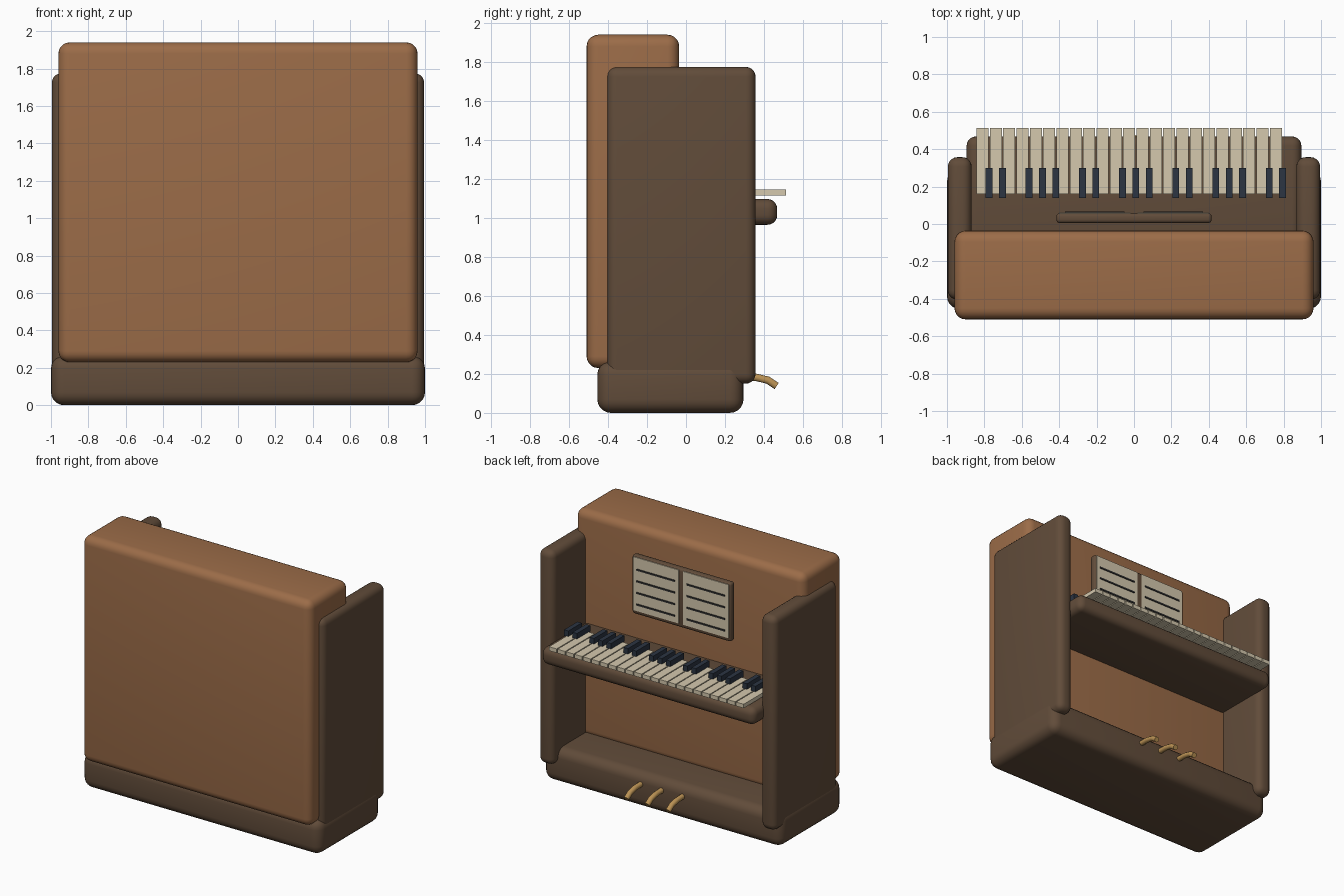
import bpy, bmesh, math

if "Cube" in bpy.data.objects:
    bpy.data.objects.remove(bpy.data.objects["Cube"])


def material(name, rgb):
    m = bpy.data.materials.new(name)
    m.diffuse_color = (*rgb, 1)
    m.use_nodes = True
    m.node_tree.nodes["Principled BSDF"].inputs["Base Color"].default_value = m.diffuse_color
    return m


WOOD = material("warm_wood", (0.33, 0.15, 0.065))
DARK = material("dark_wood", (0.12, 0.072, 0.042))
CREAM = material("ivory", (0.66, 0.58, 0.42))
BLACK = material("ebony", (0.025, 0.035, 0.055))
GOLD = material("brass", (0.50, 0.29, 0.09))
INK = material("ink", (0.03, 0.03, 0.03))


def box(name, x, y, z, mat, bevel=0.0, segments=5):
    """Box from (min, max) ranges, with optionally rounded edges."""
    bm = bmesh.new()
    bmesh.ops.create_cube(bm, size=1)
    for v in bm.verts:
        for i, (lo, hi) in enumerate((x, y, z)):
            v.co[i] = hi if v.co[i] > 0 else lo
    if bevel:
        bmesh.ops.bevel(bm, geom=bm.edges[:], offset=bevel, segments=segments,
                        profile=0.5, affect='EDGES')
    me = bpy.data.meshes.new(name)
    bm.to_mesh(me)
    bm.free()
    me.materials.append(mat)
    ob = bpy.data.objects.new(name, me)
    bpy.context.collection.objects.link(ob)
    if bevel:
        bpy.ops.object.select_all(action='DESELECT')
        ob.select_set(True)
        bpy.context.view_layer.objects.active = ob
        bpy.ops.object.shade_smooth_by_angle(angle=math.radians(40))
    return ob


# Cabinet
box("base", (-1, 1), (-0.455, 0.295), (0, 0.265), DARK, 0.07)
box("cabinet_body", (-0.96, 0.96), (-0.51, -0.035), (0.23, 1.94), WOOD, 0.06)
for s, side in ((1, "right"), (-1, "left")):
    xs = sorted((s * 0.868, s * 0.995))
    box(f"{side}_side_panel", xs, (-0.405, 0.357), (0.15, 1.775), DARK, 0.05)
box("key_bed", (-0.895, 0.895), (-0.10, 0.468), (0.965, 1.097), DARK, 0.05)

# Keyboard: black keys follow the octave pattern
X0, PITCH, WIDTH = -0.842, 0.0713, 0.064
for i in range(23):
    x = X0 + i * PITCH
    box(f"white_key_{i + 1}", (x, x + WIDTH), (0.16, 0.512), (1.115, 1.145), CREAM)
    if i % 7 in (0, 1, 3, 4, 5):
        c = x + PITCH - 0.004
        box(f"black_key_{i + 1}", (c - 0.018, c + 0.018), (0.14, 0.30), (1.14, 1.187), BLACK)

# Music stand with two ruled pages
box("music_stand", (-0.415, 0.415), (0.005, 0.058), (1.325, 1.77), DARK, 0.018, 3)
for s, side in ((1, "right"), (-1, "left")):
    box(f"{side}_page", sorted((s * 0.02, s * 0.40)), (0.05, 0.062), (1.355, 1.76), CREAM)
    for k in range(4):
        z = 1.67 - k * 0.088
        box(f"{side}_staff_line_{k + 1}", sorted((s * 0.05, s * 0.37)),
            (0.06, 0.068), (z - 0.006, z + 0.006), INK)

# Pedals: short bent tubes
for n, x in enumerate((-0.175, 0, 0.175)):
    cu = bpy.data.curves.new(f"pedal_{n + 1}", 'CURVE')
    cu.dimensions = '3D'
    cu.bevel_depth = 0.02
    cu.bevel_resolution = 3
    cu.use_fill_caps = True
    pts = [(0.25, 0.185), (0.36, 0.182), (0.42, 0.168), (0.465, 0.138)]
    sp = cu.splines.new('POLY')
    sp.points.add(len(pts) - 1)
    for p, (y, z) in zip(sp.points, pts):
        p.co = (x, y, z, 1)
    sp.use_smooth = True
    cu.materials.append(GOLD)
    bpy.context.collection.objects.link(bpy.data.objects.new(f"pedal_{n + 1}", cu))
